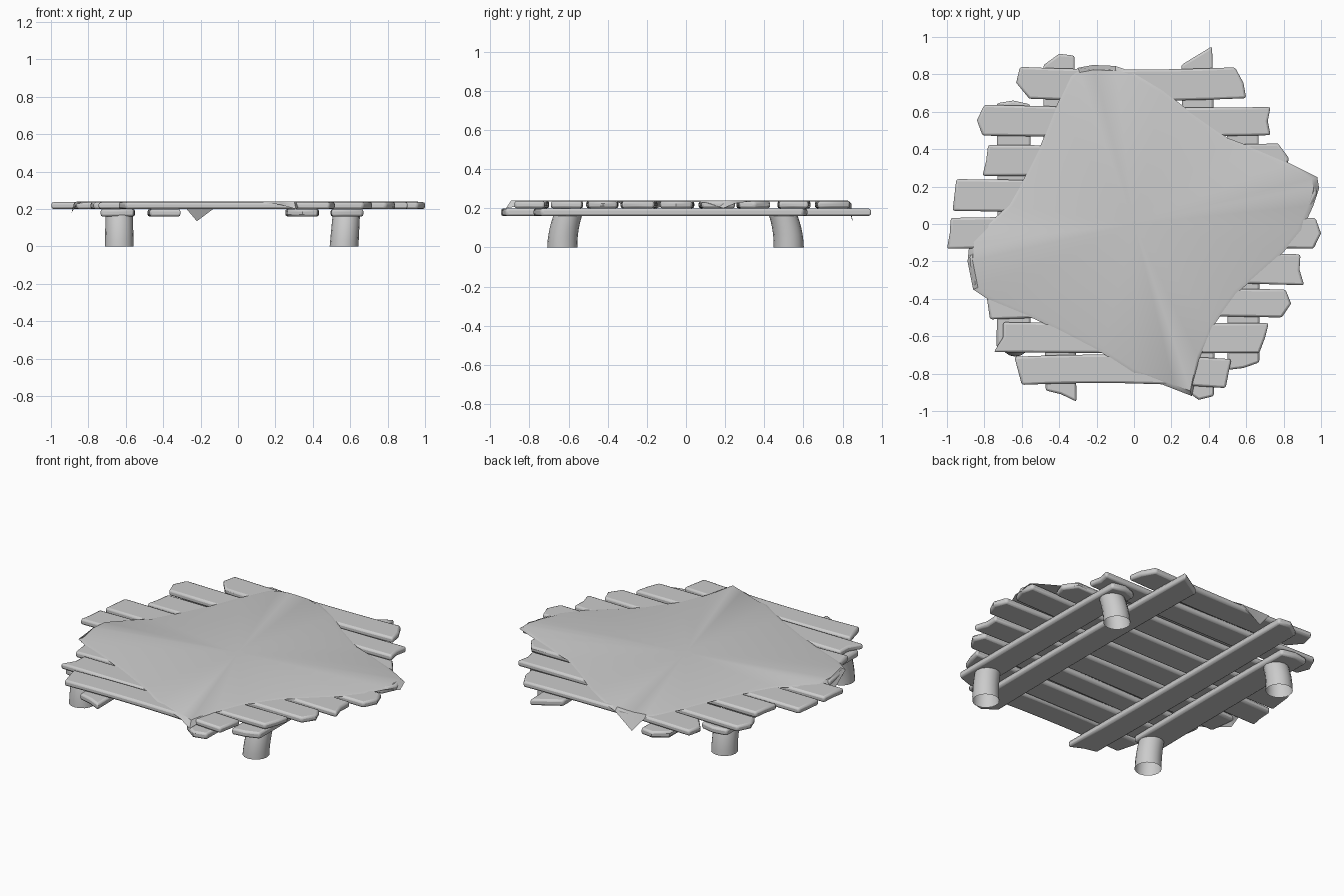
import bpy, bmesh
from math import cos, sin, pi

if "Cube" in bpy.data.objects:
    bpy.data.objects.remove(bpy.data.objects["Cube"])


def finish(name, bm, bevel=0.0):
    bmesh.ops.recalc_face_normals(bm, faces=bm.faces[:])
    me = bpy.data.meshes.new(name)
    bm.to_mesh(me)
    bm.free()
    ob = bpy.data.objects.new(name, me)
    bpy.context.collection.objects.link(ob)
    if bevel:
        mod = ob.modifiers.new("worn_edges", 'BEVEL')
        mod.width = bevel
        mod.segments = 2
        mod.limit_method = 'ANGLE'
        mod.angle_limit = 1.0
    bpy.ops.object.select_all(action='DESELECT')
    ob.select_set(True)
    bpy.context.view_layer.objects.active = ob
    bpy.ops.object.shade_smooth_by_angle(angle=0.7)
    return ob


def board(name, spec, z0, z1, along_y=False):
    # ends: upper / middle / lower edge; centre line at low end, middle, high end; widths
    l1, l2, l3, r1, r2, r3, cl, cm, cr, wl, wr = spec

    def side(t, s):
        c = cl * (1-t) * (1-2*t) + cm * 4*t * (1-t) + cr * t * (2*t-1)
        return c + s * 0.5 * (wl + (wr - wl) * t)

    pts = [(l2, cl)]
    for i in range(7):
        t = i / 6
        pts.append((l3 + (r3 - l3) * t, side(t, -1)))
    pts.append((r2, cr))
    for i in range(7):
        t = 1 - i / 6
        pts.append((l1 + (r1 - l1) * t, side(t, 1)))
    if along_y:
        pts = [(b, a) for a, b in pts]
    bm = bmesh.new()
    lo = [bm.verts.new((x, y, z0)) for x, y in pts]
    hi = [bm.verts.new((x, y, z1)) for x, y in pts]
    bm.faces.new(lo)
    bm.faces.new(hi)
    n = len(pts)
    for i in range(n):
        j = (i + 1) % n
        bm.faces.new((lo[i], lo[j], hi[j], hi[i]))
    finish(name, bm, 0.012)


# Deck planks, back to front
planks = [
    (-.61, -.63, -.56, .54, .585, .60, .755, .742, .755, .17, .165),
    (-.80, -.84, -.81, .73, .715, .73, .555, .545, .55, .165, .15),
    (-.78, -.79, -.81, .77, .83, .80, .34, .34, .35, .165, .16),
    (-.95, -.96, -.97, .96, .98, .94, .155, .15, .165, .17, .17),
    (-.98, -.985, -1.0, .97, 1.0, .96, -.05, -.04, -.05, .165, .165),
    (-.88, -.87, -.86, .89, .885, .91, -.25, -.23, -.245, .17, .165),
    (-.79, -.78, -.77, .81, .84, .79, -.44, -.42, -.425, .14, .15),
    (-.70, -.70, -.75, .72, .70, .67, -.605, -.61, -.61, .16, .16),
    (-.64, -.62, -.60, .52, .505, .49, -.785, -.775, -.80, .15, .155),
]
for i, p in enumerate(planks):
    board(f"deck_plank_{i+1}", p, 0.20, 0.237)

# Support beams under the deck
beams = [
    (-.95, -.91, -.89, .90, .91, .85, -.39, -.40, -.40, .165, .165),
    (-.92, -.94, -.88, .95, .90, .85, .345, .35, .335, .165, .165),
    (-.66, -.68, -.66, .64, .66, .645, -.645, -.64, -.645, .18, .18),
    (-.74, -.77, -.78, .60, .62, .59, .585, .585, .58, .17, .17),
]
for i, b in enumerate(beams):
    board(f"support_beam_{i+1}", b, 0.16, 0.20, True)


# Short bowed legs, open tubes
def leg(name, x, y, lean):
    bm = bmesh.new()
    rings = []
    n = 16
    for k in range(6):
        t = k / 5
        oy = y + lean * t * t
        ox = x + (0.012 if x > 0 else 0) * t
        r = 0.077 - 0.004 * t
        rings.append([bm.verts.new((ox + r * cos(2*pi*i/n), oy + r * sin(2*pi*i/n), 0.17*t))
                      for i in range(n)])
    for a, b in zip(rings, rings[1:]):
        for i in range(n):
            j = (i + 1) % n
            bm.faces.new((a[i], a[j], b[j], b[i]))
    finish(name, bm)


for side, x in (("left", -.635), ("right", .567)):
    leg(f"front_{side}_leg", x, -.632, .03)
    leg(f"back_{side}_leg", x, .525, -.03)

# Cloth draped over the deck, corners drooping
E = 0.236
rim = [
    (-.34, .79, E), (-.30, .835, .23), (-.22, .85, .135), (-.10, .845, .225), (0, .81, E),
    (.15, .72, E), (.30, .60, E), (.50, .46, E), (.62, .415, E), (.82, .33, E),
    (.98, .25, .225), (.99, .19, .20), (.96, .10, .23), (.90, -.03, E), (.80, -.15, E),
    (.55, -.37, E), (.42, -.55, E), (.35, -.72, E), (.31, -.92, .20), (.22, -.885, .225),
    (0, -.80, E), (-.17, -.69, E), (-.40, -.57, E), (-.55, -.50, E), (-.77, -.41, E),
    (-.86, -.35, .23), (-.89, -.20, .18), (-.88, -.10, .22), (-.78, 0, E), (-.67, .10, E),
    (-.59, .24, E), (-.50, .42, E), (-.42, .62, E),
]
bm = bmesh.new()
outer = [bm.verts.new(p) for p in rim]
inner = [bm.verts.new((x * .97, y * .97, 0.241)) for x, y, z in rim]
mid = bm.verts.new((0, 0, 0.241))
n = len(rim)
for i in range(n):
    j = (i + 1) % n
    bm.faces.new((outer[i], outer[j], inner[j], inner[i]))
    bm.faces.new((inner[i], inner[j], mid))
finish("draped_cloth", bm)
